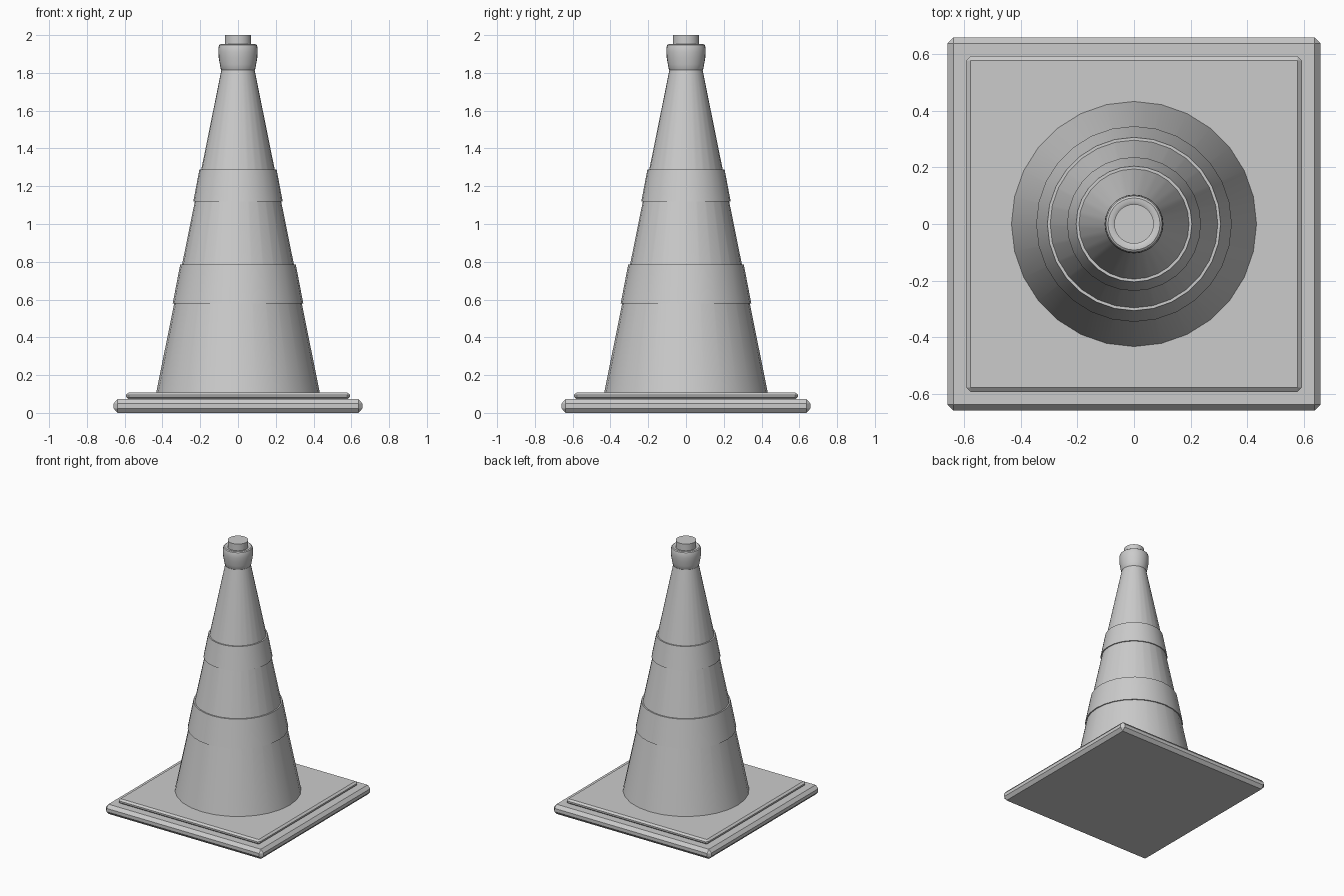
import bpy, bmesh, math

if "Cube" in bpy.data.objects:
    bpy.data.objects.remove(bpy.data.objects["Cube"])

SIDES = 28


def add_object(name, bm):
    mesh = bpy.data.meshes.new(name)
    bm.to_mesh(mesh)
    bm.free()
    obj = bpy.data.objects.new(name, mesh)
    bpy.context.collection.objects.link(obj)
    return obj


def lathe(name, profile, cap_top=False):
    """Spin (radius, z) points, listed bottom to top, round the z axis."""
    bm = bmesh.new()
    rings = [[bm.verts.new((r * math.cos(2 * math.pi * i / SIDES),
                            r * math.sin(2 * math.pi * i / SIDES), z))
              for i in range(SIDES)] for r, z in profile]
    for low, high in zip(rings, rings[1:]):
        for i in range(SIDES):
            j = (i + 1) % SIDES
            bm.faces.new((low[i], low[j], high[j], high[i]))
    if cap_top:
        bm.faces.new(rings[-1])
    obj = add_object(name, bm)
    bpy.ops.object.select_all(action='DESELECT')
    obj.select_set(True)
    bpy.context.view_layer.objects.active = obj
    bpy.ops.object.shade_smooth_by_angle(angle=math.radians(35))
    return obj


def plate(name, half, z0, z1, chamfer, chamfer_z):
    """Square slab with a single flat chamfer on every edge."""
    bm = bmesh.new()
    bmesh.ops.create_cube(bm, size=1)
    # bevel in a uniform space, then squash to the final height
    squash = chamfer_z / chamfer
    height = (z1 - z0) / squash
    bmesh.ops.scale(bm, vec=(2 * half, 2 * half, height), verts=bm.verts)
    bmesh.ops.bevel(bm, geom=bm.edges[:], offset=chamfer, segments=1,
                    profile=0.5, affect='EDGES')
    bmesh.ops.scale(bm, vec=(1, 1, squash), verts=bm.verts)
    bmesh.ops.translate(bm, vec=(0, 0, (z0 + z1) / 2), verts=bm.verts)
    return add_object(name, bm)


def cone_radius(z):
    return 0.433 + (0.088 - 0.433) * (z - 0.108) / (1.815 - 0.108)


# Stepped square base
plate("base_plate", 0.659, 0.0, 0.073, 0.021, 0.024)
plate("base_step", 0.593, 0.072, 0.108, 0.015, 0.012)

# Tapering body
lathe("cone_body", [(cone_radius(z), z) for z in (0.10, 1.83)])

# Raised bands round the body
for name, z0, z1 in (("lower_band", 0.58, 0.785), ("upper_band", 1.12, 1.288)):
    lathe(name, [(cone_radius(z0), z0), (cone_radius(z0) + 0.008, z0),
                 (cone_radius(z1) + 0.010, z1), (cone_radius(z1), z1)])

# Rounded collar and tip
lathe("collar", [(0.086, 1.812), (0.091, 1.82), (0.096, 1.845), (0.102, 1.88),
                 (0.104, 1.91), (0.103, 1.935), (0.099, 1.948),
                 (0.092, 1.953), (0.077, 1.953), (0.069, 1.948)])
lathe("tip", [(0.070, 1.94), (0.070, 2.0)], cap_top=True)
